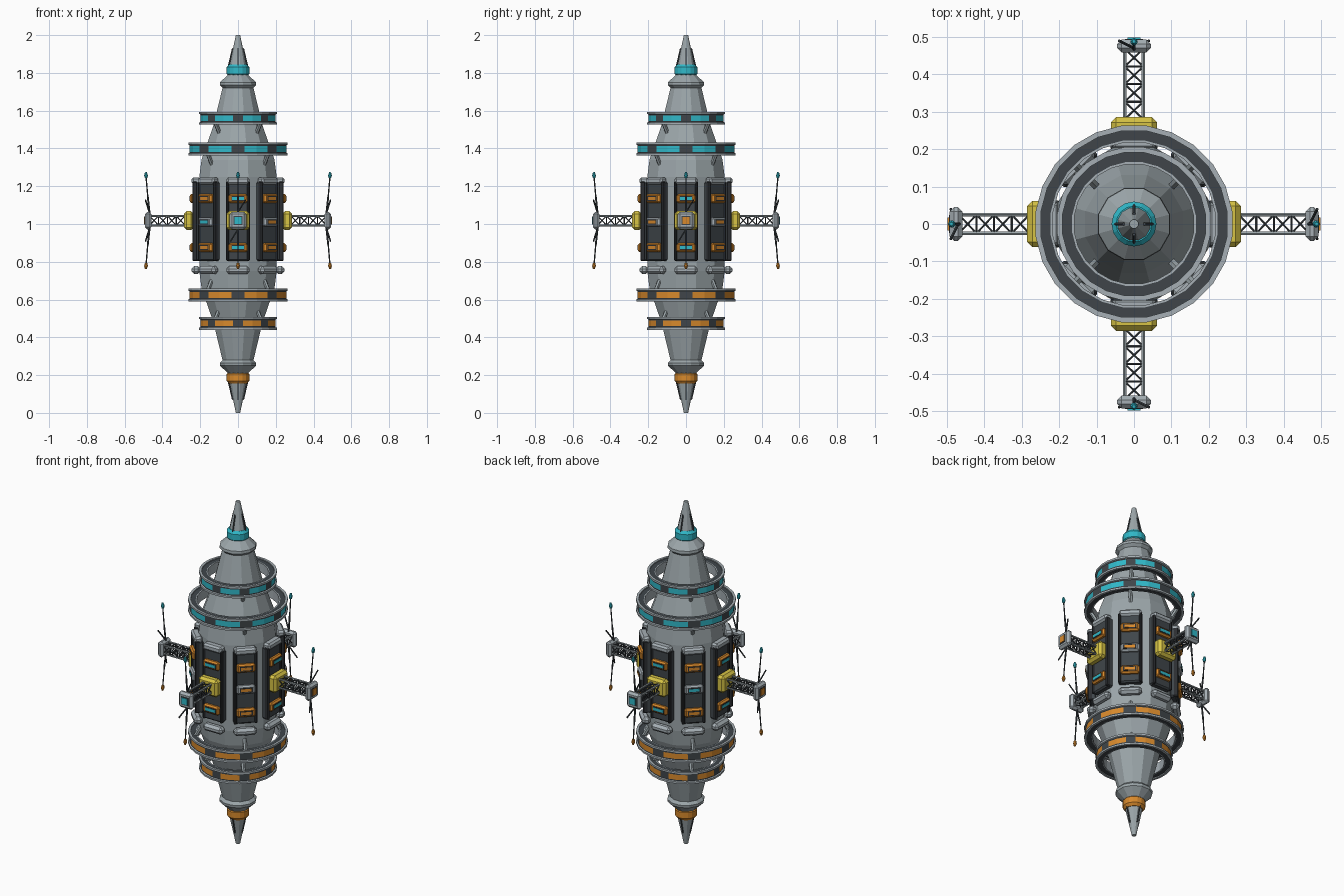
import bpy, bmesh
from math import pi, cos, sin, radians
from mathutils import Matrix, Vector

if "Cube" in bpy.data.objects:
    bpy.data.objects.remove(bpy.data.objects["Cube"])


def material(name, r, g, b):
    m = bpy.data.materials.new(name)
    m.use_nodes = True
    m.diffuse_color = (r, g, b, 1)
    m.node_tree.nodes["Principled BSDF"].inputs["Base Color"].default_value = (r, g, b, 1)
    return m


HULL = material("hull grey", .33, .38, .40)
TRIM = material("light grey trim", .38, .43, .46)
DARK = material("dark slate", .05, .06, .068)
BLACK = material("near black", .025, .028, .032)
CYAN = material("cyan", .03, .48, .58)
ORANGE = material("orange", .68, .25, .025)
YELLOW = material("yellow", .68, .55, .06)


def finish(name, bm, mats, matrix=Matrix()):
    bmesh.ops.recalc_face_normals(bm, faces=bm.faces)
    me = bpy.data.meshes.new(name)
    bm.to_mesh(me)
    bm.free()
    for m in mats:
        me.materials.append(m)
    ob = bpy.data.objects.new(name, me)
    ob.matrix_world = matrix
    bpy.context.collection.objects.link(ob)
    return ob


def spoke(angle):
    return Matrix.Rotation(angle, 4, 'Z')


def box(name, centre, size, mat, angle=0, bevel=0):
    """Box with x radial, y tangential, turned about the main axis."""
    bm = bmesh.new()
    bmesh.ops.create_cube(bm, size=1, matrix=Matrix.Translation(centre) @ Matrix.Diagonal((*size, 1)))
    if bevel:
        bmesh.ops.bevel(bm, geom=bm.edges[:], offset=bevel, segments=1, affect='EDGES')
    return finish(name, bm, [mat], spoke(angle))


def add_rod(bm, a, b, r1, r2=None, sides=6):
    a, b = Vector(a), Vector(b)
    d = b - a
    m = Matrix.Translation((a + b) / 2) @ d.to_track_quat('Z', 'Y').to_matrix().to_4x4()
    bmesh.ops.create_cone(bm, cap_ends=True, segments=sides, radius1=r1,
                          radius2=r1 if r2 is None else r2, depth=d.length, matrix=m)


def rods(name, items, mat, angle=0):
    bm = bmesh.new()
    for item in items:
        add_rod(bm, *item)
    return finish(name, bm, [mat], spoke(angle))


def lathe(name, profile, sides, mats, rule=None, offset=0, closed=False):
    """Turn an (r, z) profile; rule(profile_index, side) picks the material."""
    bm = bmesh.new()
    loops = [[bm.verts.new((r * cos(offset + 2 * pi * k / sides),
                            r * sin(offset + 2 * pi * k / sides), z))
              for k in range(sides)] for r, z in profile]
    n = len(loops)
    for i in range(n if closed else n - 1):
        lo, hi = loops[i], loops[(i + 1) % n]
        for k in range(sides):
            j = (k + 1) % sides
            f = bm.faces.new((lo[k], lo[j], hi[j], hi[k]))
            f.material_index = rule(i, k) if rule else 0
    if not closed:
        bm.faces.new(loops[0][::-1])
        bm.faces.new(loops[-1])
    return finish(name, bm, mats)


# Hull: the same half profile runs down to each tip
half = [(.212, .25), (.2, .34), (.135, .52), (.085, .72), (.1, .735),
        (.098, .75), (.056, .79), (.046, .84), (.012, 1)]
hull = [(r, 1 - z) for r, z in reversed(half)] + [(r, 1 + z) for r, z in half]
lathe("hull", hull, 12, [HULL], offset=pi / 12)

# Collars and fins at both tips
for side, label, mat in ((1, "upper", CYAN), (-1, "lower", ORANGE)):
    prof = [(.05, .785), (.06, .795), (.06, .83), (.048, .845)]
    lathe(label + "_collar", [(r, 1 + side * z) for r, z in prof], 16, [mat])
    for q in range(4):
        rods(label + "_tip_fin", [((.05, 0, 1 + side * .835), (.028, 0, 1 + side * .93), .004)],
             DARK, q * pi / 2)

# Rings: flanged channels with a segmented colour band, on four struts each
for label, R, z, mat, strut in (
        ("upper_outer", .265, 1.397, CYAN, -1), ("upper_inner", .207, 1.56, CYAN, -1),
        ("lower_outer", .265, .624, ORANGE, 1), ("lower_inner", .207, .474, ORANGE, 1)):
    side = [(R - .046, .028), (R - .04, .028), (R - .014, .028), (R - .014, .034),
            (R, .034), (R, .023), (R - .007, .02), (R - .007, .015)]
    prof = [(r, z + h) for r, h in side] + [(r, z - h) for r, h in reversed(side)]
    last = len(prof) - 1
    band = len(side) - 1

    def ring_rule(i, k):
        if i == band:
            return 1 if k % 3 == 0 else 2
        return 1 if i in (1, band - 1, band + 1, last - 2) else 0

    lathe(label + "_ring", prof, 24, [TRIM, DARK, mat], ring_rule, -pi / 24, True)
    for q in range(4):
        rods(label + "_strut", [((R - .075, 0, z + strut * .09), (R - .035, 0, z + strut * .02), .011)],
             HULL, q * pi / 2 + pi / 4)

# Eight side panels with rails, end caps, pods and three windows
for k in range(8):
    a = k * pi / 4
    box("panel", (.215, 0, 1.015), (.04, .126, .42), DARK, a, .008)
    for s in (-1, 1):
        box("panel_rail", (.228, s * .056, 1.015), (.028, .016, .42), BLACK, a, .005)
    box("panel_cap", (.222, 0, 1.228), (.046, .12, .038), TRIM, a, .01)
    box("pod", (.222, 0, .756), (.046, .124, .042), TRIM, a, .014)
    for z, frame in ((1.135, ORANGE), (1.01, TRIM), (.875, ORANGE)):
        glass = CYAN if k % 2 == 0 or (frame == TRIM and k in (3, 5)) else ORANGE
        box("window_frame", (.236, 0, z), (.036, .1, .048), frame, a, .008)
        box("window_recess", (.253, 0, z), (.006, .07, .026), BLACK, a)
        box("window_pane", (.255, 0, z), (.005, .056 if k % 2 else .066, .016), glass, a)

# Four truss arms with antenna heads
Z = 1.018
for q in range(4):
    a = q * pi / 2
    box("arm_mount", (.26, 0, Z), (.052, .124, .1), YELLOW, a, .014)
    r0, r1, w, bays = .28, .468, .025, 4
    bars = [((r0, y, Z + h), (r1, y, Z + h), .0045) for y in (-w, w) for h in (-w, w)]
    step = (r1 - r0) / bays
    for i in range(bays):
        x, nx = r0 + i * step, r0 + (i + 1) * step
        for s in (-1, 1):
            bars += [((nx, -w, Z + s * w), (nx, w, Z + s * w), .0035),
                     ((nx, s * w, Z - w), (nx, s * w, Z + w), .0035)]
            for t in (-w, w):
                bars += [((x, -t, Z + s * w), (nx, t, Z + s * w), .003),
                         ((x, s * w, Z - t), (nx, s * w, Z + t), .003)]
    rods("arm_truss", bars, DARK, a)
    for s in (-1, 1):
        rods("arm_rail", [((r0, s * w, Z + h), (r1, s * w, Z + h), .0055) for h in (-w, w)], HULL, a)
    box("arm_head", (.476, 0, Z), (.034, .09, .092), TRIM, a, .012)
    box("head_recess", (.4925, 0, Z), (.004, .048, .048), DARK, a)
    box("head_plate", (.495, 0, Z), (.006, .036, .036), CYAN if q % 2 else ORANGE, a)
    for s, tip in ((1, CYAN), (-1, ORANGE)):
        rods("antenna", [((.468, 0, Z + s * .04), (.478, 0, Z + s * .13), .005),
                         ((.478, 0, Z + s * .13), (.487, 0, Z + s * .235), .0035),
                         ((.47, 0, Z + s * .045), (.49, s * .04, Z + s * .11), .004)], DARK, a)
        rods("antenna_tip", [((.486, 0, Z + s * .225), (.487, 0, Z + s * .24), .007, .01, 8),
                             ((.487, 0, Z + s * .24), (.488, 0, Z + s * .256), .01, .005, 8)], tip, a)
